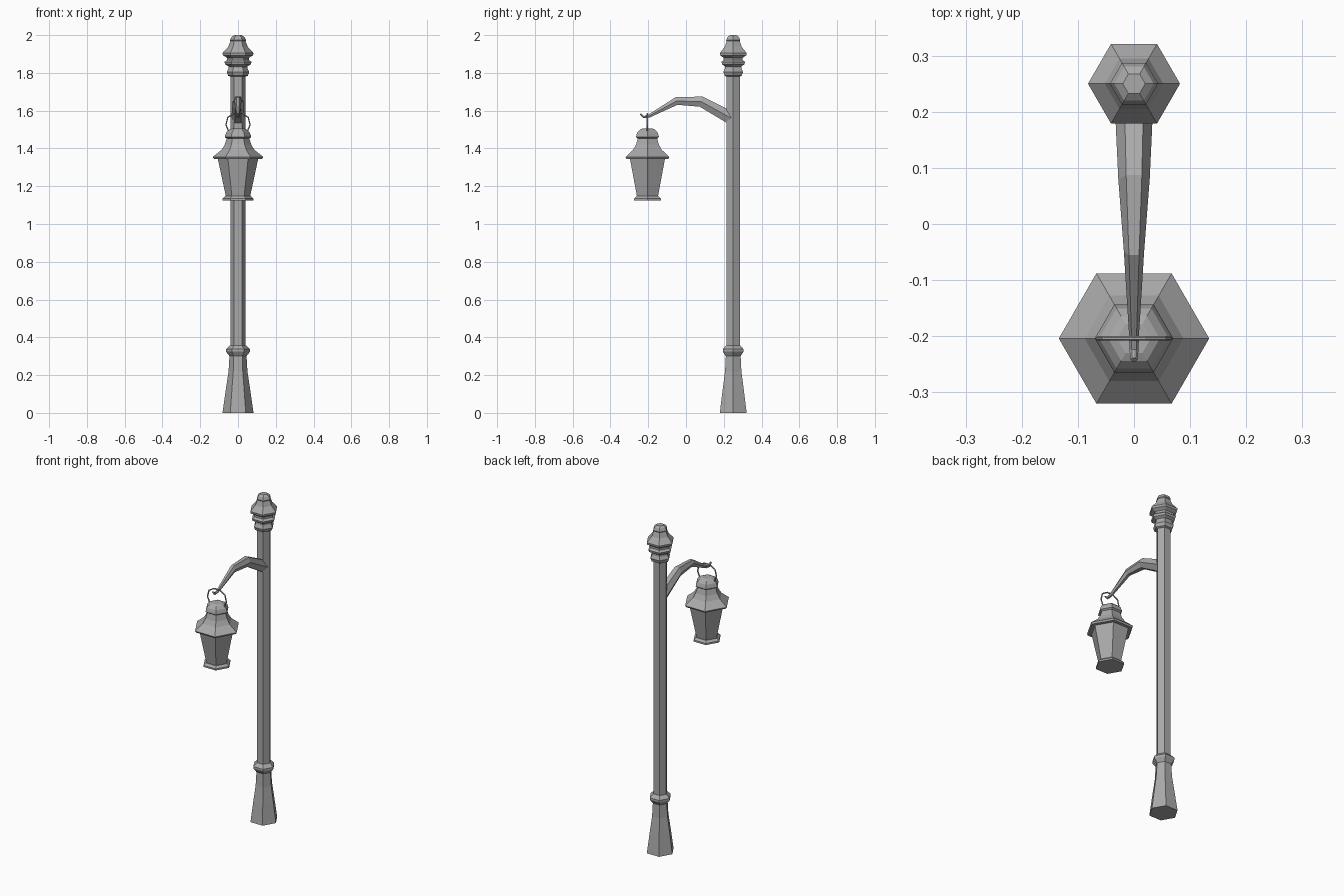
import bpy, bmesh, math
from mathutils import Vector

cube = bpy.data.objects.get("Cube")
if cube:
    bpy.data.objects.remove(cube)

POST_Y, LAMP_Y = 0.25, -0.204

grey = bpy.data.materials.new("cast grey metal")
grey.use_nodes = True
colour = (0.4, 0.4, 0.4, 1)
grey.diffuse_color = colour
grey.node_tree.nodes["Principled BSDF"].inputs["Base Color"].default_value = colour


def skin(name, rings):
    """Bridge equal rings of points into a capped, flat-shaded tube."""
    bm = bmesh.new()
    rows = [[bm.verts.new(p) for p in ring] for ring in rings]
    n = len(rows[0])
    for a, b in zip(rows, rows[1:]):
        for i in range(n):
            j = (i + 1) % n
            bm.faces.new((a[i], a[j], b[j], b[i]))
    bm.faces.new(rows[0][::-1])
    bm.faces.new(rows[-1])
    bmesh.ops.recalc_face_normals(bm, faces=bm.faces)
    mesh = bpy.data.meshes.new(name)
    bm.to_mesh(mesh)
    bm.free()
    mesh.materials.append(grey)
    obj = bpy.data.objects.new(name, mesh)
    bpy.context.collection.objects.link(obj)
    return obj


def hex_turned(name, y, profile):
    """Six-sided turned part from (radius, height) pairs."""
    angles = [math.tau * i / 6 for i in range(6)]
    return skin(name, [[Vector((r * math.cos(a), y + r * math.sin(a), z))
                        for a in angles] for r, z in profile])


def tube(name, path, side, sizes, sides=6):
    """Sweep a polygon along a flat path; side is the path plane's normal."""
    pts = [Vector(p) for p in path]
    rings = []
    for i, p in enumerate(pts):
        before = (p - pts[i - 1]).normalized() if i else Vector()
        after = (pts[i + 1] - p).normalized() if i < len(pts) - 1 else Vector()
        up = side.cross((before + after).normalized())
        w, h = sizes[i]
        rings.append([p + side * w * math.cos(math.tau * k / sides)
                      + up * h * math.sin(math.tau * k / sides) for k in range(sides)])
    return skin(name, rings)


# Post: flared foot, collar, shaft and stacked finial
hex_turned("foot", POST_Y, [(0.082, 0), (0.065, 0.12), (0.05, 0.22), (0.045, 0.305)])
hex_turned("collar", POST_Y, [(0.045, 0.3), (0.064, 0.325), (0.064, 0.337), (0.042, 0.357)])
hex_turned("shaft", POST_Y, [(0.041, 0.3), (0.041, 1.82)])
hex_turned("finial", POST_Y, [
    (0.041, 1.78), (0.052, 1.785), (0.06, 1.805), (0.05, 1.825), (0.05, 1.835),
    (0.068, 1.845), (0.072, 1.858), (0.058, 1.868), (0.058, 1.88), (0.08, 1.893),
    (0.082, 1.905), (0.052, 1.938), (0.04, 1.968), (0.043, 1.973), (0.035, 1.99), (0.02, 2.0)])

# Tapered bracket arm ending in a small upturned hook
tube("bracket_arm",
     [(0, 0.25, 1.555), (0, 0.08, 1.648), (0, -0.05, 1.651), (0, -0.195, 1.572),
      (0, -0.225, 1.566), (0, -0.242, 1.583)],
     Vector((1, 0, 0)),
     [(0.036, 0.04), (0.028, 0.032), (0.018, 0.024), (0.009, 0.01), (0.008, 0.007), (0.006, 0.005)])

# Lantern: tray, tapered panes, concave roof and cap
hex_turned("lantern_tray", LAMP_Y, [(0.082, 1.125), (0.082, 1.135), (0.068, 1.147)])
hex_turned("lantern_panes", LAMP_Y, [(0.063, 1.14), (0.109, 1.355)])
hex_turned("lantern_roof", LAMP_Y, [(0.128, 1.345), (0.134, 1.355), (0.088, 1.392),
                                    (0.07, 1.42), (0.058, 1.457)])
hex_turned("lantern_cap", LAMP_Y, [(0.058, 1.452), (0.07, 1.46), (0.068, 1.469),
                                   (0.062, 1.485), (0.046, 1.5), (0.03, 1.506)])

# Wire handle looped over the hook
half = [(0.045, 1.48), (0.064, 1.525), (0.054, 1.565), (0.02, 1.585)]
loop = [(x, LAMP_Y, z) for x, z in half] + [(-x, LAMP_Y, z) for x, z in reversed(half)]
tube("lantern_handle", loop, Vector((0, 1, 0)), [(0.004, 0.004)] * len(loop))
